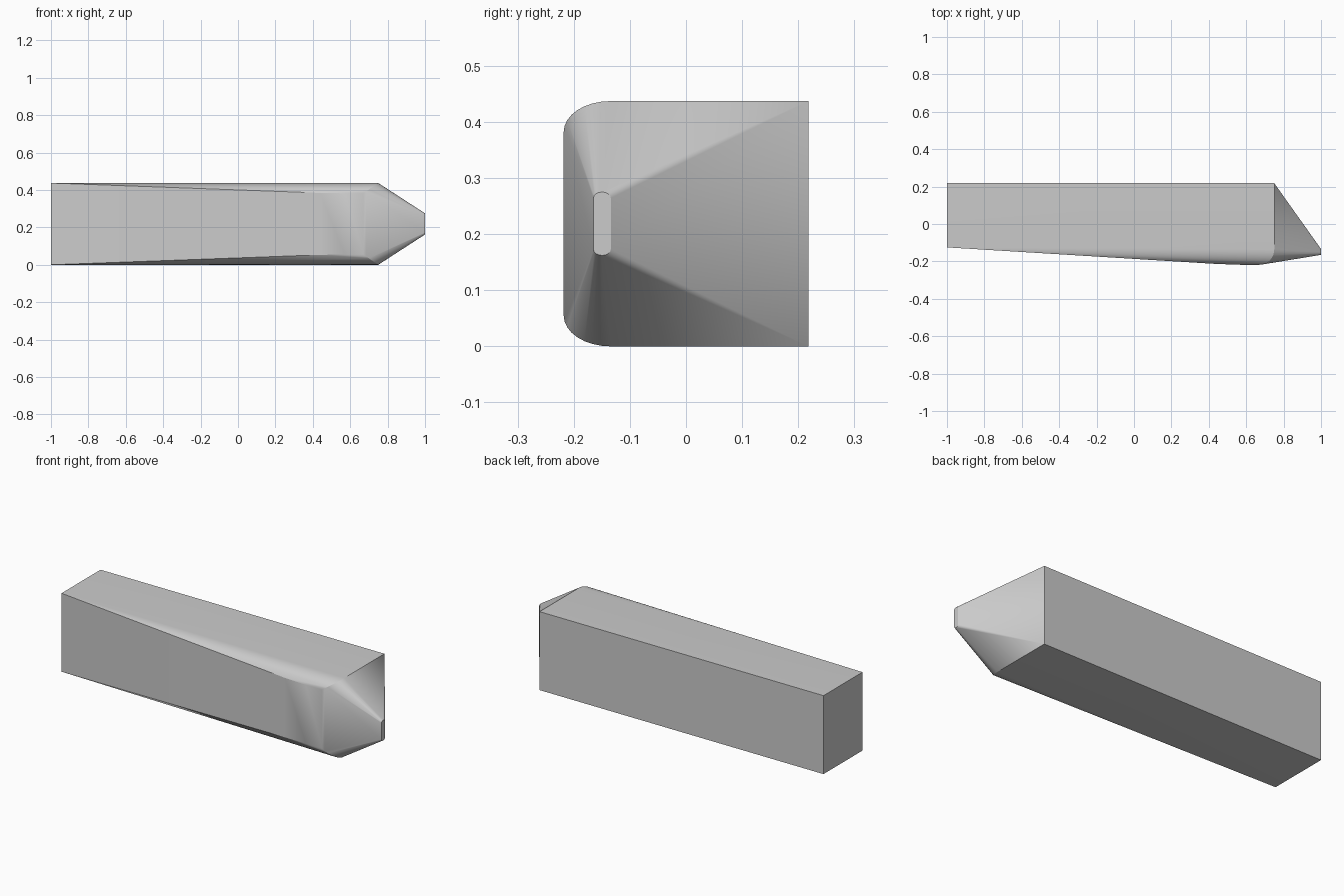
import bpy, bmesh, math

if "Cube" in bpy.data.objects:
    bpy.data.objects.remove(bpy.data.objects["Cube"])

H = 0.437          # overall height
MID = H / 2
BACK = 0.218       # y of the flat back wall
STEPS = 8


def mirrored(points):
    """Add the copy of each point reflected about mid height."""
    return points + [(x, y, H - z) for x, y, z in points]


def arc(x0, dx, y0, dy, z0, dz):
    """Quarter-ellipse corner from the top edge round to the front face."""
    pts = []
    for i in range(STEPS + 1):
        a = math.pi / 2 * i / STEPS
        pts.append((x0 + dx * math.cos(a), y0 - dy * math.sin(a), z0 + dz * math.cos(a)))
    return pts


# Square tail end and the back corners at the shoulder
points = mirrored([(-1, BACK, H), (-1, -0.125, H), (0.75, BACK, H)])
# Rounded shoulder, and the gentle bend of the front face before it
points += mirrored(arc(0.67, 0.08, -0.135, 0.083, 0.382, H - 0.382))
points += mirrored([(0.57, -0.218, 0.382), (0.44, -0.2135, 0.384)])
# Small blunt nose with rounded ends
for i in range(9):
    a = math.pi * i / 8
    points += mirrored([(1, -0.1495 + 0.0155 * math.cos(a), 0.264 + 0.011 * math.sin(a))])

# Skin everything into one tapered solid
bm = bmesh.new()
for p in points:
    bm.verts.new(p)
bmesh.ops.convex_hull(bm, input=bm.verts[:])
bmesh.ops.delete(bm, geom=[v for v in bm.verts if not v.link_faces], context='VERTS')
bmesh.ops.dissolve_limit(bm, angle_limit=math.radians(0.3), verts=bm.verts[:], edges=bm.edges[:])
bmesh.ops.recalc_face_normals(bm, faces=bm.faces[:])
mesh = bpy.data.meshes.new("tapered_block")
bm.to_mesh(mesh)
bm.free()

block = bpy.data.objects.new("tapered_block", mesh)
bpy.context.collection.objects.link(block)
bpy.context.view_layer.objects.active = block
block.select_set(True)
bpy.ops.object.shade_smooth_by_angle(angle=math.radians(20))
